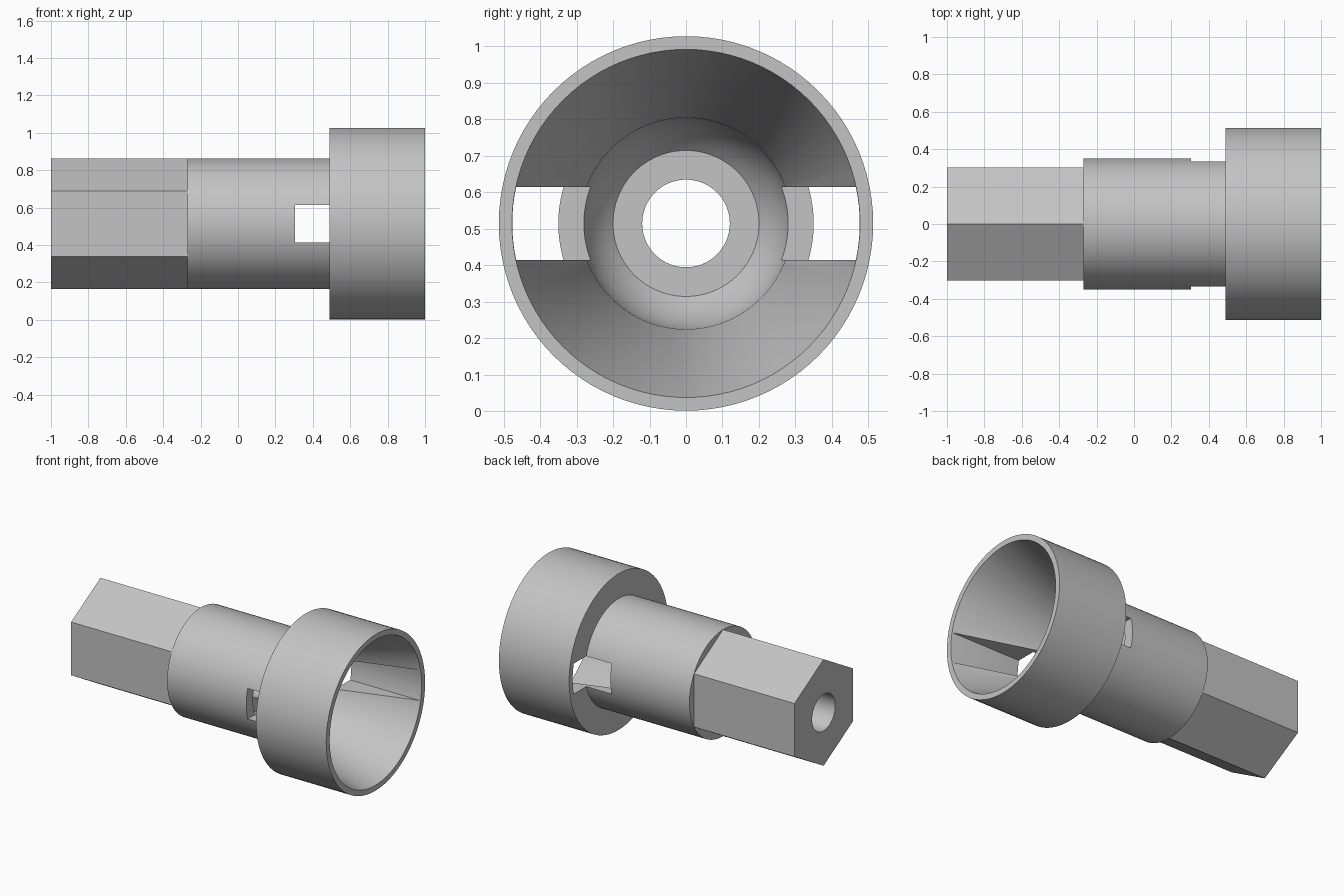
import bpy, bmesh, math
from mathutils import Vector

AXIS_Z = 0.514
SEGMENTS = 96

old = bpy.data.objects.get("Cube")
if old:
    bpy.data.objects.remove(old, do_unlink=True)

grey = bpy.data.materials.new("light grey")
grey.use_nodes = True
colour = (0.55, 0.55, 0.55, 1)
grey.diffuse_color = colour
grey.node_tree.nodes["Principled BSDF"].inputs["Base Color"].default_value = colour


def make_object(name, bm):
    bmesh.ops.recalc_face_normals(bm, faces=bm.faces)
    mesh = bpy.data.meshes.new(name)
    bm.to_mesh(mesh)
    bm.free()
    mesh.materials.append(grey)
    obj = bpy.data.objects.new(name, mesh)
    obj.location.z = AXIS_Z
    bpy.context.collection.objects.link(obj)
    return obj


def lathe(name, profile):
    """Solid of revolution around the x axis from (x, radius) points."""
    bm = bmesh.new()
    verts = [bm.verts.new((x, 0, r)) for x, r in profile]
    edges = [bm.edges.new(pair) for pair in zip(verts, verts[1:])]
    bmesh.ops.spin(bm, geom=verts + edges, cent=(0, 0, 0), axis=(1, 0, 0),
                   angle=math.tau, steps=SEGMENTS, use_duplicate=False)
    bmesh.ops.remove_doubles(bm, verts=bm.verts, dist=1e-5)
    return make_object(name, bm)


def prism(name, outline, x0, x1):
    """Extrude a (y, z) outline along x."""
    bm = bmesh.new()
    face = bm.faces.new([bm.verts.new((x0, y, z)) for y, z in outline])
    moved = bmesh.ops.extrude_face_region(bm, geom=[face])["geom"]
    bmesh.ops.translate(bm, vec=Vector((x1 - x0, 0, 0)),
                        verts=[v for v in moved if isinstance(v, bmesh.types.BMVert)])
    return make_object(name, bm)


def on_circle(radius, angle):
    return radius * math.cos(angle), radius * math.sin(angle)


# Round sleeve with the wide collar
adapter = lathe("socket_adapter", [(-0.27, 0), (-0.27, 0.35), (0.49, 0.35),
                                   (0.49, 0.513), (1, 0.513), (1, 0)])

# Hexagonal shank, corners up and down
hexagon = [on_circle(0.3495, math.radians(30 + 60 * i)) for i in range(6)]
shank = prism("hex_shank", hexagon, -1, -0.2)

# Cavity: through bore, rounded bowl, flared mouth
bowl_x, bowl_r = 0.38, 0.29
bowl_end = math.acos(0.2 / bowl_r)
bowl = [(bowl_x - bowl_r * math.sin(a), bowl_r * math.cos(a))
        for a in (bowl_end * (1 - i / 10) for i in range(11))]
flare = (0.477 - bowl_r) / (1 - bowl_x)
cavity = lathe("cavity_cutter", [(-1.1, 0), (-1.1, 0.12), (bowl[0][0], 0.12)] + bowl
               + [(1.05, 0.477 + 0.05 * flare), (1.05, 0)])

# Cross slot with rounded ends, kept inside the collar wall
half = math.asin(0.1 / 0.476)
slot_outline = [on_circle(0.476, side + half * (i / 4 - 1))
                for side in (0, math.pi) for i in range(9)]
slot = prism("slot_cutter", slot_outline, 0.305, 1.0)

# Combine the parts
for tool, operation in ((shank, 'UNION'), (cavity, 'DIFFERENCE'), (slot, 'DIFFERENCE')):
    tool.hide_render = True
    mod = adapter.modifiers.new(tool.name, 'BOOLEAN')
    mod.object = tool
    mod.operation = operation
    mod.solver = 'EXACT'

bpy.ops.object.select_all(action='DESELECT')
adapter.select_set(True)
bpy.context.view_layer.objects.active = adapter
bpy.ops.object.convert(target='MESH')
for tool in (shank, cavity, slot):
    bpy.data.objects.remove(tool, do_unlink=True)
bpy.ops.object.shade_smooth_by_angle(angle=math.radians(25))
